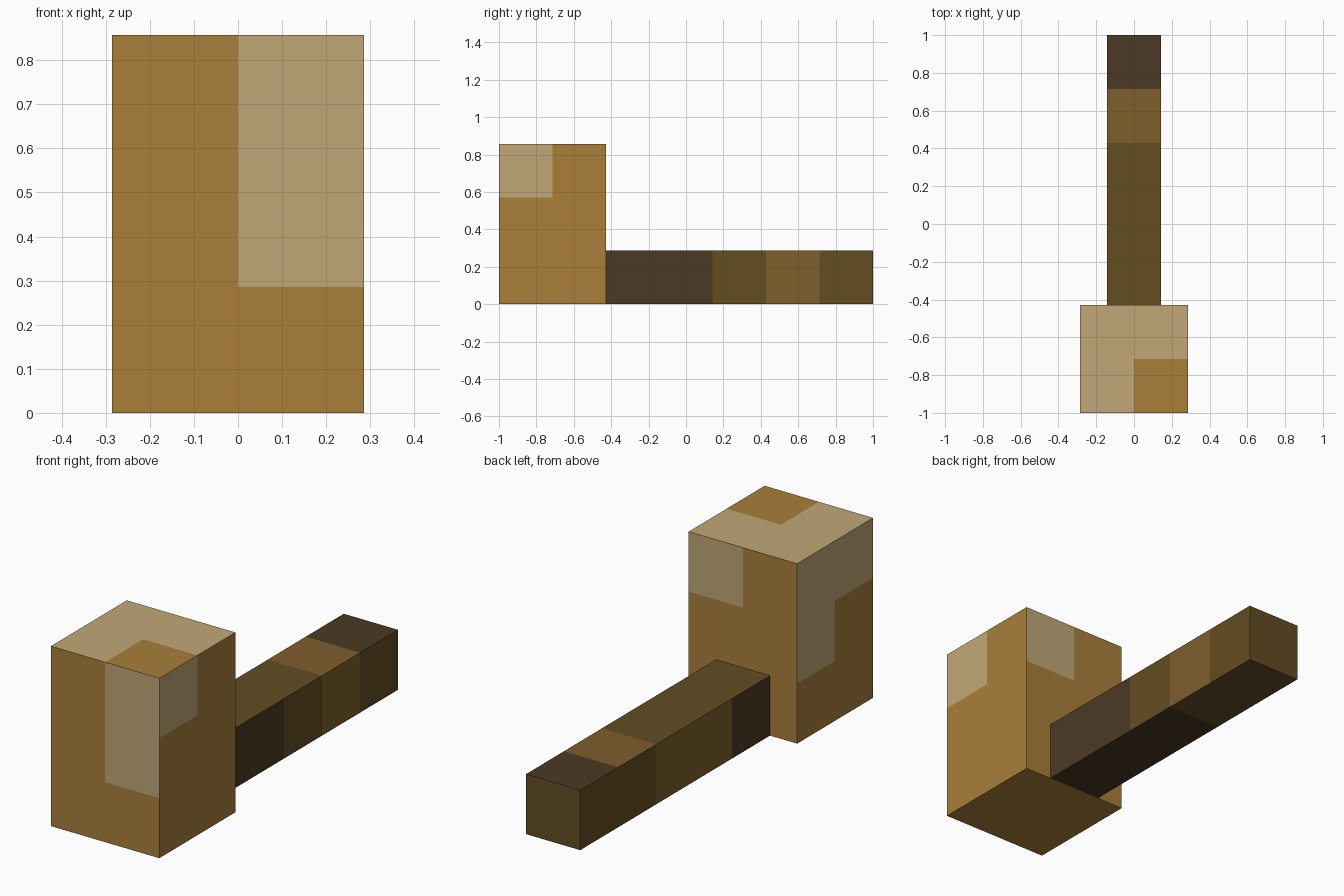
import bpy
import bmesh
from mathutils import Matrix, Vector

if "Cube" in bpy.data.objects:
    bpy.data.objects.remove(bpy.data.objects["Cube"])

U = 1 / 7  # module: every size is a multiple of this


def srgb(r, g, b):
    def lin(c):
        c /= 255
        return c / 12.92 if c <= 0.04045 else ((c + 0.055) / 1.055) ** 2.4
    return (lin(r), lin(g), lin(b), 1)


def material(name, rgb):
    m = bpy.data.materials.new(name)
    m.diffuse_color = srgb(*rgb)
    m.use_nodes = True
    m.node_tree.nodes["Principled BSDF"].inputs["Base Color"].default_value = m.diffuse_color
    return m


TAN, CREAM = material("tan", (168, 127, 58)), material("cream", (193, 167, 119))
DARK, OLIVE = material("dark_brown", (75, 57, 36)), material("olive_brown", (99, 77, 34))
MID = material("mid_brown", (127, 94, 44))


def block(name, lo, hi, cuts, rule):
    """Box between two corners (in modules), sliced at the cuts and coloured by rule."""
    lo, hi = Vector(lo), Vector(hi)
    bm = bmesh.new()
    bmesh.ops.create_cube(bm, size=1, matrix=Matrix.Translation((lo + hi) / 2)
                          @ Matrix.Diagonal((*(hi - lo), 1)))
    for axis, values in enumerate(cuts):
        normal = Vector([float(i == axis) for i in range(3)])
        for v in values:
            bmesh.ops.bisect_plane(bm, geom=bm.verts[:] + bm.edges[:] + bm.faces[:],
                                   plane_co=normal * v, plane_no=normal)
    mats = []
    for f in bm.faces:
        f.normal_update()
        n = f.normal
        axis = max(range(3), key=lambda i: abs(n[i]))
        side = ("-" if n[axis] < 0 else "+") + "xyz"[axis]
        mat = rule(side, *f.calc_center_median())
        if mat not in mats:
            mats.append(mat)
        f.material_index = mats.index(mat)
    bmesh.ops.scale(bm, vec=(U, U, U), verts=bm.verts)
    mesh = bpy.data.meshes.new(name)
    bm.to_mesh(mesh)
    bm.free()
    for m in mats:
        mesh.materials.append(m)
    obj = bpy.data.objects.new(name, mesh)
    bpy.context.collection.objects.link(obj)
    return obj


# Head: tan block with cream corner patches
def head_colour(side, x, y, z):
    cream = {
        "-y": x > 0 and z > 2,
        "+x": y < -5 and z > 4,
        "+y": x > 0 and z > 4,
        "-x": z > 4 or (y > -5 and z > 2),
        "+z": x < 0 or y > -5,
        "-z": False,
    }[side]
    return CREAM if cream else TAN


block("head", (-2, -7, 0), (2, -3, 6), ([0], [-5], [2, 4]), head_colour)


# Handle: banded bar running back from the head
def handle_colour(side, x, y, z):
    if side == "+x":
        return DARK if y < 1 else MID if 3 < y < 5 else OLIVE
    if side == "-x":
        return DARK if y < -1 else MID if y < 3 else OLIVE
    if side == "+z":
        return OLIVE if y < 3 else MID if y < 5 else DARK
    if side == "-z":
        return DARK if y < 3 else OLIVE
    return OLIVE


block("handle", (-1, -3, 0), (1, 7, 2), ([], [-1, 1, 3, 5], []), handle_colour)
